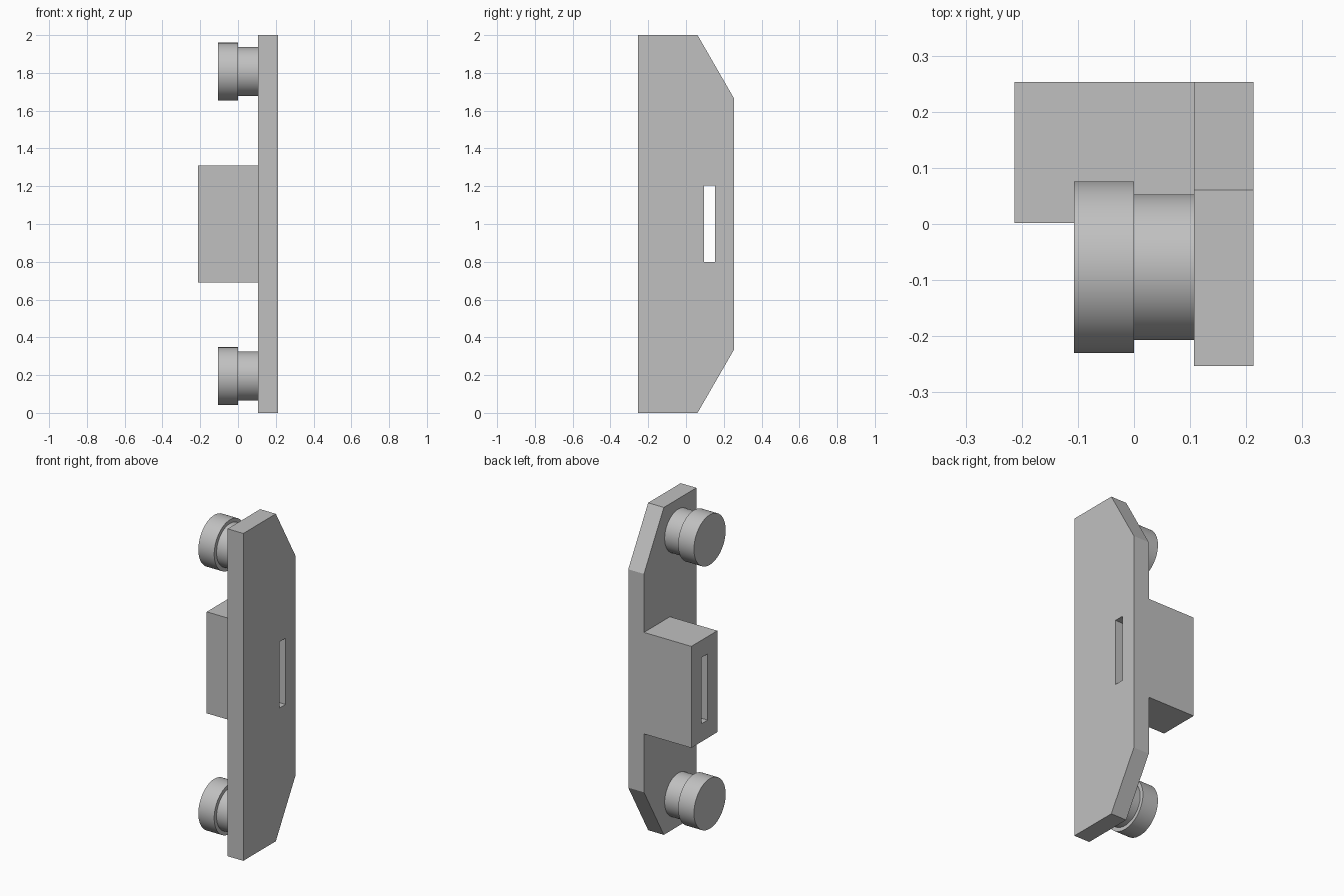
import bpy, bmesh, math
from mathutils import Matrix, Vector

cube = bpy.data.objects.get("Cube")
if cube:
    bpy.data.objects.remove(cube, do_unlink=True)

grey = bpy.data.materials.new("light grey")
grey.use_nodes = True
colour = (0.53, 0.53, 0.53, 1)
grey.diffuse_color = colour
grey.node_tree.nodes["Principled BSDF"].inputs["Base Color"].default_value = colour


def finish(name, bm):
    bmesh.ops.recalc_face_normals(bm, faces=bm.faces)
    mesh = bpy.data.meshes.new(name)
    bm.to_mesh(mesh)
    bm.free()
    mesh.materials.append(grey)
    obj = bpy.data.objects.new(name, mesh)
    bpy.context.collection.objects.link(obj)
    return obj


def slab(name, profile, x0, x1):
    """Extrude a (y, z) outline along x."""
    bm = bmesh.new()
    face = bm.faces.new([bm.verts.new((x0, y, z)) for y, z in profile])
    ext = bmesh.ops.extrude_face_region(bm, geom=[face])["geom"]
    verts = [v for v in ext if isinstance(v, bmesh.types.BMVert)]
    bmesh.ops.translate(bm, verts=verts, vec=Vector((x1 - x0, 0, 0)))
    return finish(name, bm)


def rect(y0, y1, z0, z1):
    return [(y0, z0), (y1, z0), (y1, z1), (y0, z1)]


def roller(name, z):
    """Stepped round knob: narrow neck at the plate, wide head outside."""
    outline = [(0.107, 0), (0.107, 0.13), (0, 0.13), (0, 0.153), (-0.107, 0.153), (-0.107, 0)]
    bm = bmesh.new()
    verts = [bm.verts.new((x, 0, r)) for x, r in outline]
    edges = [bm.edges.new(pair) for pair in zip(verts, verts[1:])]
    bmesh.ops.spin(bm, geom=verts + edges, cent=(0, 0, 0), axis=(1, 0, 0),
                   angle=math.tau, steps=64)
    bmesh.ops.remove_doubles(bm, verts=bm.verts, dist=0.0001)
    bmesh.ops.transform(bm, matrix=Matrix.Translation((0, -0.077, z)), verts=bm.verts)
    obj = finish(name, bm)
    bpy.ops.object.select_all(action="DESELECT")
    obj.select_set(True)
    bpy.context.view_layer.objects.active = obj
    bpy.ops.object.shade_smooth_by_angle(angle=math.radians(30))


# Long plate with two chamfered back corners, and the block behind it
plate = slab("plate", [(-0.253, 0), (0.061, 0), (0.253, 0.333), (0.253, 1.667),
                       (0.061, 2), (-0.253, 2)], 0.107, 0.213)
block = slab("block", rect(0.002, 0.253, 0.69, 1.31), -0.213, 0.107)

# Slot running through both
cutter = slab("slot_cutter", rect(0.096, 0.154, 0.8, 1.204), -0.5, 0.5)
cutter.hide_render = True
cutter.hide_viewport = True
for part in (plate, block):
    cut = part.modifiers.new("slot", "BOOLEAN")
    cut.operation = "DIFFERENCE"
    cut.solver = "EXACT"
    cut.object = cutter

# Two rollers
roller("lower_roller", 0.195)
roller("upper_roller", 1.807)
